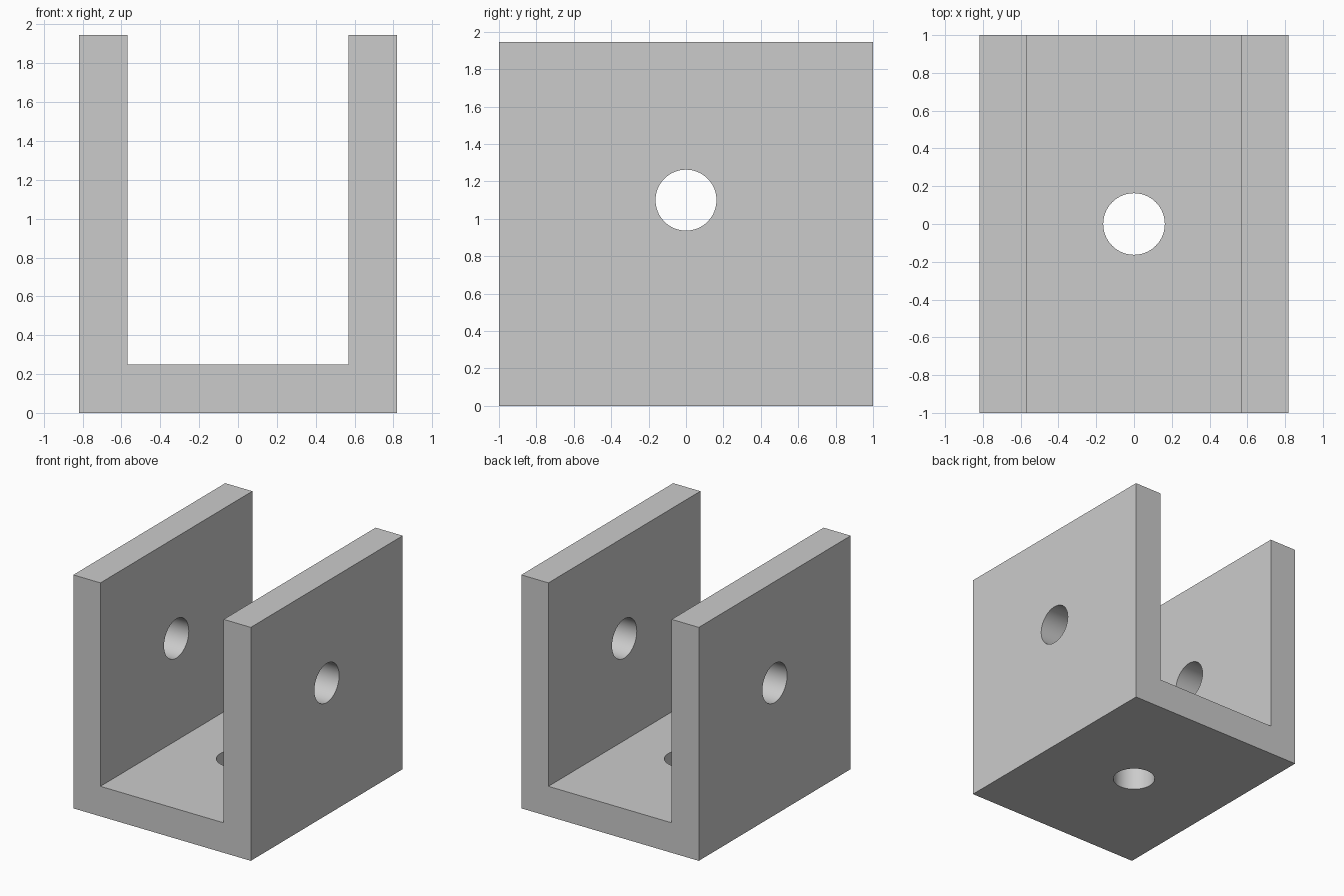
import bpy
import bmesh
from math import pi
from mathutils import Matrix

HALF_W, INNER_W, HALF_D = 0.818, 0.568, 1.0
HEIGHT, FLOOR = 1.945, 0.25
HOLE_R, HOLE_Z = 0.163, 1.1

cube = bpy.data.objects.get("Cube")
if cube:
    bpy.data.objects.remove(cube)

grey = bpy.data.materials.new("plain_grey")
grey.use_nodes = True
colour = (0.6, 0.6, 0.6, 1)
grey.diffuse_color = colour
grey.node_tree.nodes["Principled BSDF"].inputs["Base Color"].default_value = colour


def add_object(name, bm):
    bmesh.ops.recalc_face_normals(bm, faces=bm.faces)
    mesh = bpy.data.meshes.new(name)
    bm.to_mesh(mesh)
    bm.free()
    mesh.materials.append(grey)
    obj = bpy.data.objects.new(name, mesh)
    bpy.context.collection.objects.link(obj)
    return obj


# U-shaped bracket: half profile mirrored, then extruded front to back
half = [(HALF_W, 0), (HALF_W, HEIGHT), (INNER_W, HEIGHT), (INNER_W, FLOOR)]
profile = half + [(-x, z) for x, z in reversed(half)]
bm = bmesh.new()
face = bm.faces.new([bm.verts.new((x, -HALF_D, z)) for x, z in profile])
extruded = bmesh.ops.extrude_face_region(bm, geom=[face])["geom"]
bmesh.ops.translate(bm, vec=(0, 2 * HALF_D, 0),
                    verts=[v for v in extruded if isinstance(v, bmesh.types.BMVert)])
bracket = add_object("u_bracket", bm)


# Round holes: one through both side walls, one through the floor
def drill(name, depth, matrix):
    bm = bmesh.new()
    bmesh.ops.create_cone(bm, cap_ends=True, segments=64, radius1=HOLE_R,
                          radius2=HOLE_R, depth=depth, matrix=matrix)
    cutter = add_object(name, bm)
    cutter.hide_render = True
    cutter.hide_set(True)
    cut = bracket.modifiers.new(name, "BOOLEAN")
    cut.operation = "DIFFERENCE"
    cut.solver = "EXACT"
    cut.object = cutter
    return cutter


cutters = [
    drill("side_hole_cutter", 2, Matrix.Translation((0, 0, HOLE_Z)) @ Matrix.Rotation(pi / 2, 4, "Y")),
    drill("floor_hole_cutter", 0.6, Matrix.Translation((0, 0, FLOOR / 2))),
]

# Apply the cuts, remove the cutters, smooth the bores
bpy.ops.object.select_all(action="DESELECT")
bpy.context.view_layer.objects.active = bracket
bracket.select_set(True)
for modifier in list(bracket.modifiers):
    bpy.ops.object.modifier_apply(modifier=modifier.name)
for cutter in cutters:
    bpy.data.objects.remove(cutter)
bpy.ops.object.shade_smooth_by_angle()
